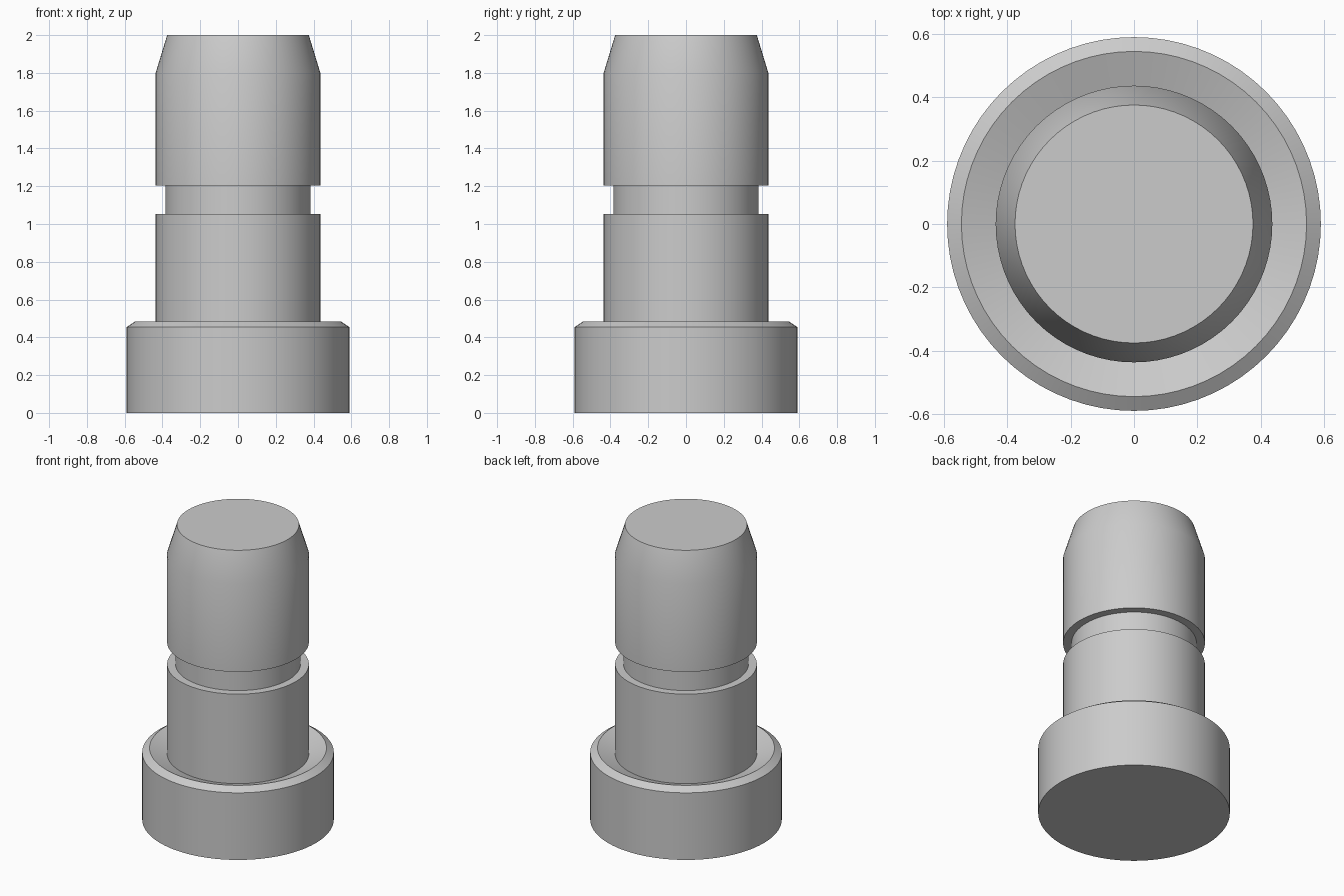
import bpy
import bmesh
from math import cos, sin, tau, radians

SEGMENTS = 72

cube = bpy.data.objects.get("Cube")
if cube:
    bpy.data.objects.remove(cube, do_unlink=True)

# Plain grey finish
grey = bpy.data.materials.new("light_grey")
grey.use_nodes = True
colour = (0.6, 0.6, 0.6, 1)
grey.diffuse_color = colour
grey.node_tree.nodes["Principled BSDF"].inputs["Base Color"].default_value = colour


def lathe(name, profile, material):
    """Turn a (radius, height) profile around z and cap both ends."""
    bm = bmesh.new()
    rings = []
    for r, z in profile:
        rings.append([bm.verts.new((r * cos(tau * i / SEGMENTS),
                                    r * sin(tau * i / SEGMENTS), z))
                      for i in range(SEGMENTS)])
    for low, high in zip(rings, rings[1:]):
        for i in range(SEGMENTS):
            j = (i + 1) % SEGMENTS
            bm.faces.new((low[i], low[j], high[j], high[i]))
    bm.faces.new(rings[0][::-1])
    bm.faces.new(rings[-1])
    bmesh.ops.recalc_face_normals(bm, faces=bm.faces)
    mesh = bpy.data.meshes.new(name)
    bm.to_mesh(mesh)
    bm.free()
    mesh.materials.append(material)
    obj = bpy.data.objects.new(name, mesh)
    bpy.context.collection.objects.link(obj)
    bpy.ops.object.select_all(action="DESELECT")
    obj.select_set(True)
    bpy.context.view_layer.objects.active = obj
    bpy.ops.object.shade_smooth_by_angle(angle=radians(30))
    return obj


SHAFT, GROOVE, HEAD = 0.436, 0.384, 0.589

# Wide head with a chamfered rim and a shallow dished top
head = [(HEAD, 0), (HEAD, 0.455), (0.544, 0.485), (SHAFT, 0.446)]
# Shaft with a square groove and a tapered tip
groove = [(SHAFT, 1.053), (GROOVE, 1.053), (GROOVE, 1.204), (SHAFT, 1.204)]
tip = [(SHAFT, 1.8), (0.375, 2)]

lathe("grooved_pin", head + groove + tip, grey)
